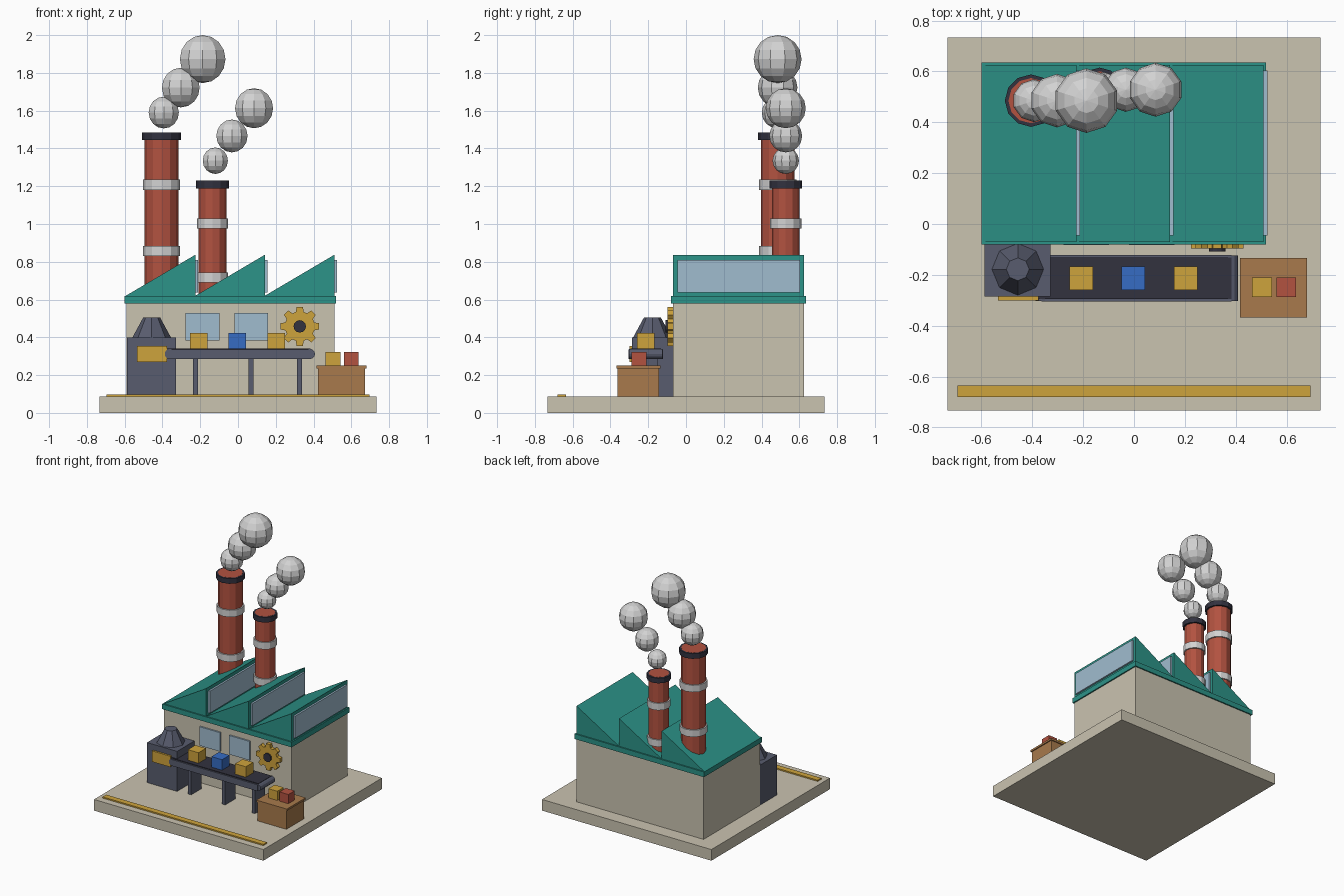
import bpy, bmesh, math
from mathutils import Matrix, Vector

cube = bpy.data.objects.get("Cube")
if cube:
    bpy.data.objects.remove(cube, do_unlink=True)


def material(name, r, g, b):
    lin = [((c / 255 + 0.055) / 1.055) ** 2.4 for c in (r, g, b)] + [1]
    m = bpy.data.materials.new(name)
    m.use_nodes = True
    m.diffuse_color = lin
    m.node_tree.nodes["Principled BSDF"].inputs["Base Color"].default_value = lin
    return m


CREAM = material("cream concrete", 202, 195, 176)
TEAL = material("teal roof", 44, 147, 136)
BRICK = material("brick red", 178, 82, 64)
DARK = material("charcoal", 50, 50, 63)
STEEL = material("blue grey steel", 88, 92, 110)
YELLOW = material("yellow", 206, 163, 60)
BLUE = material("blue", 54, 108, 196)
BROWN = material("brown wood", 168, 122, 76)
GLASS = material("pale glass", 160, 188, 207)
PALE = material("smoke grey", 210, 210, 210)


def finish(name, bm, mat):
    bmesh.ops.recalc_face_normals(bm, faces=bm.faces)
    mesh = bpy.data.meshes.new(name)
    bm.to_mesh(mesh)
    bm.free()
    mesh.materials.append(mat)
    ob = bpy.data.objects.new(name, mesh)
    bpy.context.collection.objects.link(ob)
    return ob


def box(name, mat, x, y, z):
    """Box from its extents along each axis."""
    bm = bmesh.new()
    size = [b - a for a, b in (x, y, z)]
    mid = [(a + b) / 2 for a, b in (x, y, z)]
    bmesh.ops.create_cube(bm, size=1, matrix=Matrix.Translation(mid) @ Matrix.Diagonal((*size, 1)))
    return finish(name, bm, mat)


def cylinder(name, mat, centre, r1, depth, r2=None, sides=12, axis="Z"):
    bm = bmesh.new()
    turn = {"Z": Matrix(), "Y": Matrix.Rotation(math.pi / 2, 4, "X")}[axis]
    bmesh.ops.create_cone(bm, cap_ends=True, segments=sides, radius1=r1,
                          radius2=r1 if r2 is None else r2, depth=depth,
                          matrix=Matrix.Translation(centre) @ turn)
    return finish(name, bm, mat)


def prism(name, mat, outline, y0, y1):
    """Extrude an x, z outline along y."""
    bm = bmesh.new()
    face = bm.faces.new([bm.verts.new((x, y0, z)) for x, z in outline])
    new = bmesh.ops.extrude_face_region(bm, geom=[face])["geom"]
    bmesh.ops.translate(bm, vec=(0, y1 - y0, 0),
                        verts=[v for v in new if isinstance(v, bmesh.types.BMVert)])
    return finish(name, bm, mat)


# Ground slab, painted line and hall
GROUND = 0.087
box("ground_slab", CREAM, (-0.733, 0.733), (-0.733, 0.733), (0, GROUND))
box("painted_line", YELLOW, (-0.695, 0.695), (-0.68, -0.635), (GROUND, 0.097))
box("hall_walls", CREAM, (-0.59, 0.51), (-0.07, 0.625), (GROUND, 0.6))
box("roof_eave", TEAL, (-0.6, 0.52), (-0.08, 0.635), (0.58, 0.62))

# Sawtooth roof with a glazed upright on each tooth
PITCH = 0.368
for i in range(3):
    x0 = -0.594 + PITCH * i
    x1 = x0 + PITCH
    prism(f"roof_tooth_{i + 1}", TEAL, [(x0, 0.62), (x1, 0.62), (x1, 0.837)], -0.07, 0.625)
    box(f"roof_glazing_{i + 1}", GLASS, (x1 - 0.005, x1 + 0.014), (-0.045, 0.603), (0.638, 0.81))

# Front windows
for i, x in enumerate((-0.188, 0.07)):
    box(f"front_window_{i + 1}", GLASS, (x - 0.089, x + 0.089), (-0.082, -0.06), (0.382, 0.53))


# Chimneys with pale bands, dark caps and rising smoke
def chimney(tag, x, y, r, top, bands, puffs):
    cylinder(f"{tag}_chimney", BRICK, (x, y, (0.58 + top) / 2), r, top - 0.58)
    for i, z in enumerate(bands):
        cylinder(f"{tag}_chimney_band_{i + 1}", PALE, (x, y, z), r + 0.01, 0.054)
    cylinder(f"{tag}_chimney_cap", DARK, (x, y, top - 0.021), r + 0.014, 0.04)
    for i, (px, pz, pr) in enumerate(puffs):
        bm = bmesh.new()
        bmesh.ops.create_uvsphere(bm, u_segments=10, v_segments=8, radius=pr,
                                  matrix=Matrix.Translation((px, y, pz)))
        finish(f"{tag}_smoke_{i + 1}", bm, PALE)


chimney("tall", -0.405, 0.485, 0.089, 1.485, (1.208, 0.857),
        [(-0.393, 1.59, 0.084), (-0.303, 1.722, 0.105), (-0.187, 1.873, 0.127)])
chimney("short", -0.135, 0.528, 0.073, 1.23, (1.003, 0.717),
        [(-0.12, 1.335, 0.07), (-0.032, 1.466, 0.087), (0.085, 1.613, 0.106)])

# Wall gear: toothed outline with a dark hub
gear = []
for i in range(8):
    for radius, turn in ((0.079, -0.27), (0.104, -0.16), (0.104, 0.16), (0.079, 0.27)):
        a = math.tau * i / 8 + turn
        gear.append((0.327 + radius * math.cos(a), 0.458 + radius * math.sin(a)))
prism("wall_gear", YELLOW, gear, -0.097, -0.065)
cylinder("gear_hub", DARK, (0.327, -0.088, 0.458), 0.033, 0.04, axis="Y")

# Feeding machine with hopper and front panel
box("machine_body", STEEL, (-0.588, -0.328), (-0.285, -0.07), (GROUND, 0.4))
cylinder("machine_hopper", STEEL, (-0.457, -0.178, 0.452), 0.102, 0.105, r2=0.045, sides=8)
box("machine_panel", YELLOW, (-0.535, -0.375), (-0.3, -0.28), (0.27, 0.355))

# Conveyor: frame, rollers, belt and legs
box("conveyor_frame", STEEL, (-0.363, 0.383), (-0.305, -0.122), (0.286, 0.336))
for i, x in enumerate((-0.361, 0.381)):
    cylinder(f"conveyor_roller_{i + 1}", STEEL, (x, -0.213, 0.312), 0.027, 0.178, axis="Y")
box("conveyor_belt", DARK, (-0.38, 0.383), (-0.295, -0.132), (0.334, 0.342))
for i, x in enumerate((-0.226, 0.069, 0.326)):
    box(f"conveyor_leg_{i + 1}", STEEL, (x - 0.013, x + 0.013), (-0.275, -0.15), (GROUND, 0.29))

# Goods on the belt
for i, (x, mat) in enumerate(((-0.207, YELLOW), (-0.003, BLUE), (0.203, YELLOW))):
    box(f"belt_parcel_{i + 1}", mat, (x - 0.046, x + 0.046), (-0.259, -0.167), (0.34, 0.424))

# Crate with lid and two finished parcels
box("crate_body", BROWN, (0.424, 0.672), (-0.362, -0.142), (GROUND, 0.237))
box("crate_lid", BROWN, (0.416, 0.68), (-0.368, -0.134), (0.235, 0.25))
for i, (x, mat) in enumerate(((0.503, YELLOW), (0.599, BRICK))):
    box(f"crate_parcel_{i + 1}", mat, (x - 0.039, x + 0.039), (-0.288, -0.21), (0.25, 0.322))
